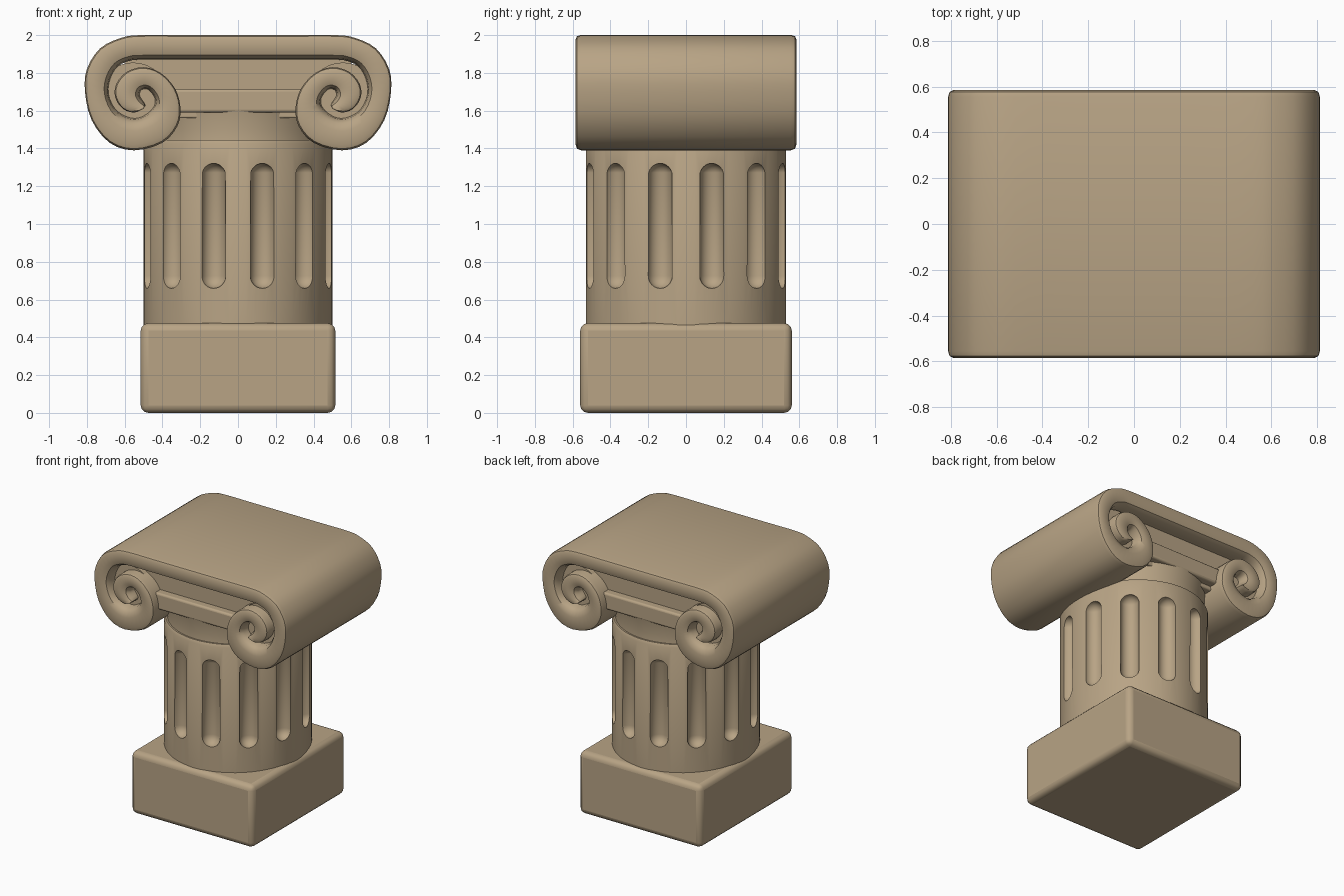
import bpy, bmesh, math
from mathutils import Vector, Matrix

if "Cube" in bpy.data.objects:
    bpy.data.objects.remove(bpy.data.objects["Cube"])

stone = bpy.data.materials.new("tan stone")
stone.diffuse_color = (0.48, 0.37, 0.235, 1)
stone.use_nodes = True
stone.node_tree.nodes["Principled BSDF"].inputs["Base Color"].default_value = stone.diffuse_color


def finish(name, bm, bevel=0, angle=35):
    """Turn a bmesh into a named, smooth shaded stone object."""
    bmesh.ops.recalc_face_normals(bm, faces=bm.faces)
    me = bpy.data.meshes.new(name)
    bm.to_mesh(me)
    bm.free()
    me.materials.append(stone)
    ob = bpy.data.objects.new(name, me)
    bpy.context.collection.objects.link(ob)
    if bevel:
        m = ob.modifiers.new("bevel", 'BEVEL')
        m.width, m.segments, m.limit_method = bevel, 3, 'ANGLE'
    shade(ob, angle)
    return ob


def shade(ob, angle=35):
    bpy.ops.object.select_all(action='DESELECT')
    ob.select_set(True)
    bpy.context.view_layer.objects.active = ob
    bpy.ops.object.shade_smooth_by_angle(angle=math.radians(angle))


def box(name, hx, hy, z0, z1, bevel):
    bm = bmesh.new()
    bmesh.ops.create_cube(bm, size=1)
    for v in bm.verts:
        v.co = Vector((v.co.x * 2 * hx, v.co.y * 2 * hy, z0 + (v.co.z + 0.5) * (z1 - z0)))
    return finish(name, bm, bevel)


def lathe(name, profile, sx, sy, n=72):
    """Closed solid of revolution with an elliptical plan; profile = (radius, z)."""
    bm = bmesh.new()
    rings = [[bm.verts.new((r * sx * math.cos(2 * math.pi * i / n),
                            r * sy * math.sin(2 * math.pi * i / n), z))
              for i in range(n)] for r, z in profile]
    for a, b in zip(rings, rings[1:]):
        for i in range(n):
            bm.faces.new((a[i], a[(i + 1) % n], b[(i + 1) % n], b[i]))
    bm.faces.new(rings[0])
    bm.faces.new(rings[-1])
    return finish(name, bm)


# Base block
box("plinth", 0.515, 0.56, 0.0, 0.475, 0.04)

# Column shaft with twelve round-ended flutes
shaft = lathe("fluted_shaft", [(1, 0.45), (1, 1.425), (0.98, 1.445)], 0.5, 0.53)
bm = bmesh.new()
for k in range(12):
    a = math.radians(15 + 30 * k)
    new = bmesh.ops.create_uvsphere(bm, u_segments=20, v_segments=12, radius=0.066)["verts"]
    for v in new:
        v.co.z += 0.265 if v.co.z > 0.001 else -0.265
    bmesh.ops.transform(bm, verts=new, matrix=Matrix.Translation(
        (0.5 * math.cos(a), 0.53 * math.sin(a), 0.99)))
cutter = finish("flute_cutter", bm)
cutter.hide_render = True
mod = shaft.modifiers.new("flutes", 'BOOLEAN')
mod.operation, mod.solver, mod.object = 'DIFFERENCE', 'EXACT', cutter
bpy.context.view_layer.objects.active = shaft
bpy.ops.object.modifier_apply(modifier="flutes")
bpy.data.objects.remove(cutter)
shade(shaft)

# Collar between shaft and capital
lathe("collar", [(0.96, 1.43), (0.95, 1.5), (0.98, 1.6)], 0.5, 0.53)

# Recessed panel and rail between the scrolls
box("capital_panel", 0.6, 0.46, 1.56, 1.93, 0.01)
box("capital_rail", 0.36, 0.52, 1.59, 1.715, 0.015)

# Scroll band: paired outer and inner edge points (x, z, x, z), middle to spiral eye
half = [(0, 2, 0, 1.87), (0.3, 2, 0.3, 1.87), (0.52, 2, 0.5, 1.87),
        (0.62, 1.985, 0.57, 1.865), (0.73, 1.93, 0.635, 1.835),
        (0.80, 1.82, 0.675, 1.77), (0.81, 1.70, 0.685, 1.69),
        (0.775, 1.55, 0.65, 1.61), (0.68, 1.43, 0.59, 1.57),
        (0.55, 1.39, 0.53, 1.562), (0.40, 1.43, 0.475, 1.59),
        (0.32, 1.52, 0.445, 1.625), (0.305, 1.62, 0.44, 1.66),
        (0.335, 1.72, 0.455, 1.69), (0.41, 1.80, 0.475, 1.71),
        (0.50, 1.83, 0.495, 1.715), (0.59, 1.805, 0.515, 1.705),
        (0.645, 1.74, 0.52, 1.685), (0.65, 1.67, 0.515, 1.67),
        (0.61, 1.61, 0.505, 1.655), (0.55, 1.59, 0.495, 1.64),
        (0.50, 1.61, 0.49, 1.625)]
stations = [(-a, b, -c, d) for a, b, c, d in half[:0:-1]] + half


def smooth(pts, n=3):
    """Catmull-Rom interpolation of the stations."""
    out = []
    for i in range(len(pts) - 1):
        p = [pts[max(0, min(len(pts) - 1, i + k))] for k in (-1, 0, 1, 2)]
        for s in range(n):
            t = s / n
            out.append([0.5 * (2 * b + (c - a) * t + (2 * a - 5 * b + 4 * c - d) * t * t
                               + (3 * b - a - 3 * c + d) * t ** 3) for a, b, c, d in zip(*p)])
    return out + [pts[-1]]


# Rounded cross-section: (position from inner to outer edge, y)
front = [(0, -0.49), (0.05, -0.545), (0.18, -0.575), (0.4, -0.585),
         (0.82, -0.585), (0.95, -0.577), (1, -0.555)]
section = front + [(t, -y) for t, y in reversed(front)]
bm = bmesh.new()
rings = [[bm.verts.new((c + (a - c) * t, y, d + (b - d) * t)) for t, y in section]
         for a, b, c, d in smooth(stations)]
m = len(section)
for r, s in zip(rings, rings[1:]):
    for i in range(m):
        bm.faces.new((r[i], r[(i + 1) % m], s[(i + 1) % m], s[i]))
bm.faces.new(rings[0])
bm.faces.new(rings[-1])
finish("scroll_band", bm, angle=40)

# Solid cores that close the bottom of the spiral grooves
for side, sx in (("left", -1), ("right", 1)):
    bm = bmesh.new()
    bmesh.ops.create_cone(bm, cap_ends=True, segments=32, radius1=0.19, radius2=0.19, depth=1.0,
                          matrix=Matrix.Translation((0.555 * sx, 0, 1.665))
                          @ Matrix.Rotation(math.pi / 2, 4, 'X'))
    finish(side + "_scroll_core", bm)
